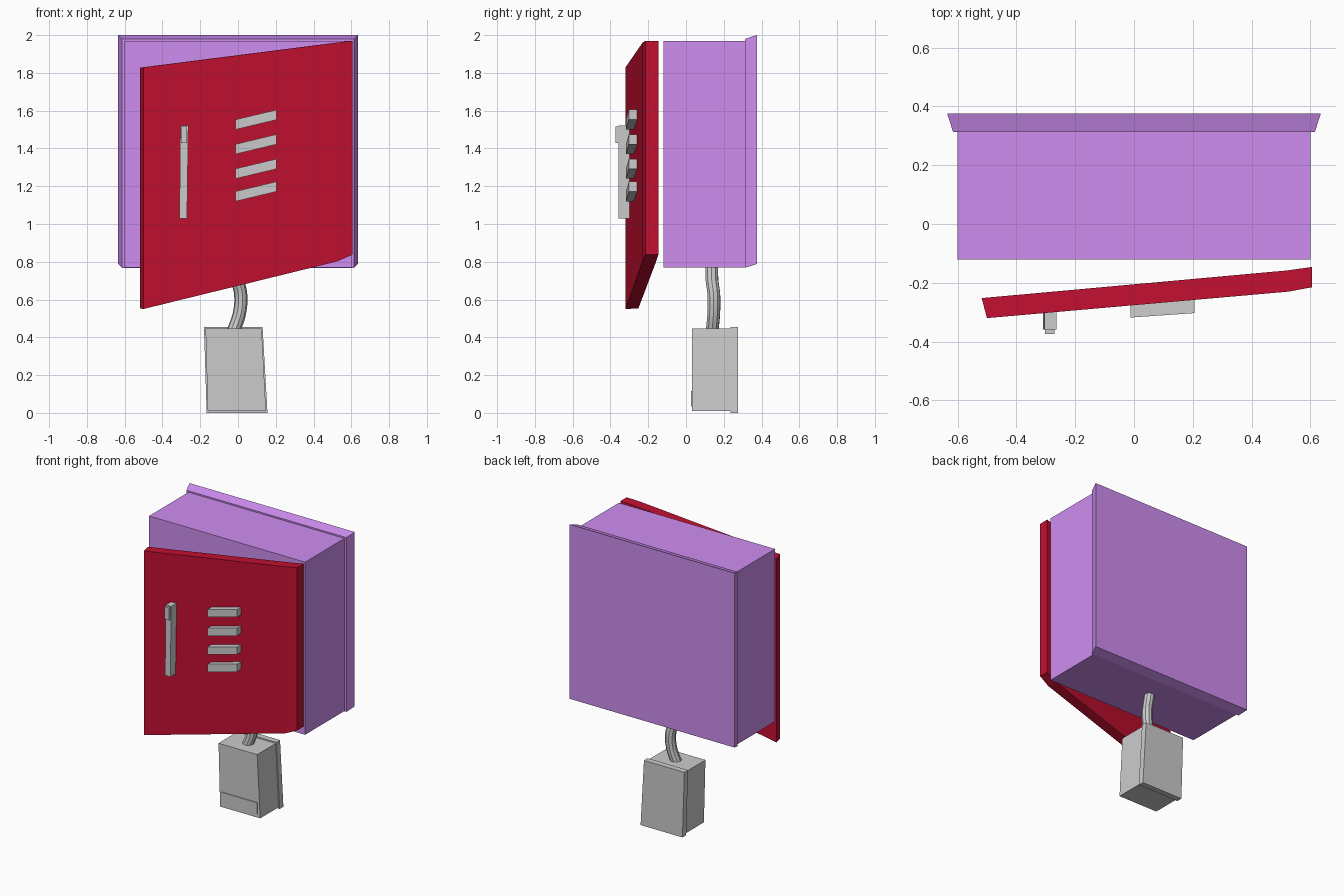
import bpy, bmesh

if "Cube" in bpy.data.objects:
    bpy.data.objects.remove(bpy.data.objects["Cube"])


def material(name, rgb):
    m = bpy.data.materials.new(name)
    m.diffuse_color = (*rgb, 1)
    m.use_nodes = True
    m.node_tree.nodes["Principled BSDF"].inputs["Base Color"].default_value = m.diffuse_color
    return m


PURPLE = material("purple_paint", (0.62, 0.27, 0.87))
RED = material("red_paint", (0.54, 0.005, 0.03))


def loft(name, rings, mat=None):
    """Solid through rings holding the same number of points."""
    bm = bmesh.new()
    loops = [[bm.verts.new(p) for p in ring] for ring in rings]
    n = len(loops[0])
    for a, b in zip(loops, loops[1:]):
        for i in range(n):
            j = (i + 1) % n
            bm.faces.new((a[i], a[j], b[j], b[i]))
    bm.faces.new(loops[0][::-1])
    bm.faces.new(loops[-1])
    bmesh.ops.recalc_face_normals(bm, faces=bm.faces)
    me = bpy.data.meshes.new(name)
    bm.to_mesh(me)
    bm.free()
    ob = bpy.data.objects.new(name, me)
    bpy.context.collection.objects.link(ob)
    if mat:
        me.materials.append(mat)
    return ob


def rect(y, x0, x1, z0, z1):
    return [(x0, y, z0), (x1, y, z0), (x1, y, z1), (x0, y, z1)]


def slanted(y, bottom, top, z0, z1):
    return [(bottom[0], y, z0), (bottom[1], y, z0), (top[1], y, z1), (top[0], y, z1)]


# Cabinet body and flared back panel
loft("cabinet_body", [rect(-0.12, -0.6, 0.6, 0.77, 1.97),
                      rect(0.312, -0.6, 0.6, 0.77, 1.97)], PURPLE)
loft("back_panel", [rect(0.312, -0.615, 0.615, 0.768, 1.98),
                    rect(0.375, -0.635, 0.635, 0.788, 2.0)], PURPLE)

# Skewed door hanging open: each section is (x, y, bottom z, top z) front then back
sections = [((-0.50, -0.32, 0.55, 1.83), (-0.518, -0.252, 0.553, 1.828)),
            ((0.525, -0.23, 0.802, 1.96), (0.52, -0.158, 0.802, 1.96)),
            ((0.606, -0.215, 0.838, 1.97), (0.606, -0.146, 0.838, 1.97))]
loft("door", [[(f[0], f[1], f[2]), (f[0], f[1], f[3]),
               (b[0], b[1], b[3]), (b[0], b[1], b[2])] for f, b in sections], RED)

# Handle bar with raised grip
loft("door_handle", [slanted(-0.358, (-0.31, -0.27), (-0.305, -0.263), 1.03, 1.522),
                     slanted(-0.295, (-0.31, -0.27), (-0.305, -0.263), 1.03, 1.522)])
loft("handle_grip", [rect(-0.374, -0.302, -0.27, 1.43, 1.516),
                     rect(-0.355, -0.302, -0.27, 1.43, 1.516)])

# Four sloping vent slats
for i, z in enumerate((1.12, 1.24, 1.37, 1.50)):
    loft(f"vent_slat_{i + 1}", [
        [(x, y0, z + dz), (x, y0, z + dz + 0.053), (x, y1, z + dz + 0.053), (x, y1, z + dz)]
        for x, y0, y1, dz in ((-0.012, -0.318, -0.268, 0), (0.205, -0.303, -0.252, 0.052))])

# Lower box, its back plate and small front panel
loft("lower_box", [slanted(y, (-0.16, 0.148), (-0.172, 0.125), 0.01, 0.447)
                   for y in (0.032, 0.24)])
loft("lower_box_plate", [slanted(y, (-0.166, 0.156), (-0.18, 0.13), 0, 0.456)
                         for y in (0.235, 0.276)])
loft("lower_box_panel", [rect(y, -0.145, 0.127, 0.035, 0.115) for y in (0.026, 0.035)])

# Bent pipe joining both boxes
cu = bpy.data.curves.new("pipe", "CURVE")
cu.dimensions = "3D"
cu.bevel_depth = 0.035
cu.bevel_resolution = 3
cu.use_fill_caps = True
cu.resolution_u = 6
path = [(-0.025, 0.138, 0.43), (0.008, 0.147, 0.53), (0.014, 0.147, 0.63),
        (-0.002, 0.138, 0.70), (-0.015, 0.136, 0.77)]
sp = cu.splines.new("BEZIER")
sp.bezier_points.add(len(path) - 1)
for bp, co in zip(sp.bezier_points, path):
    bp.co = co
    bp.handle_left_type = bp.handle_right_type = "AUTO"
pipe = bpy.data.objects.new("pipe", cu)
bpy.context.collection.objects.link(pipe)
bpy.ops.object.select_all(action="DESELECT")
pipe.select_set(True)
bpy.context.view_layer.objects.active = pipe
bpy.ops.object.convert(target="MESH")
bpy.ops.object.shade_smooth_by_angle()
